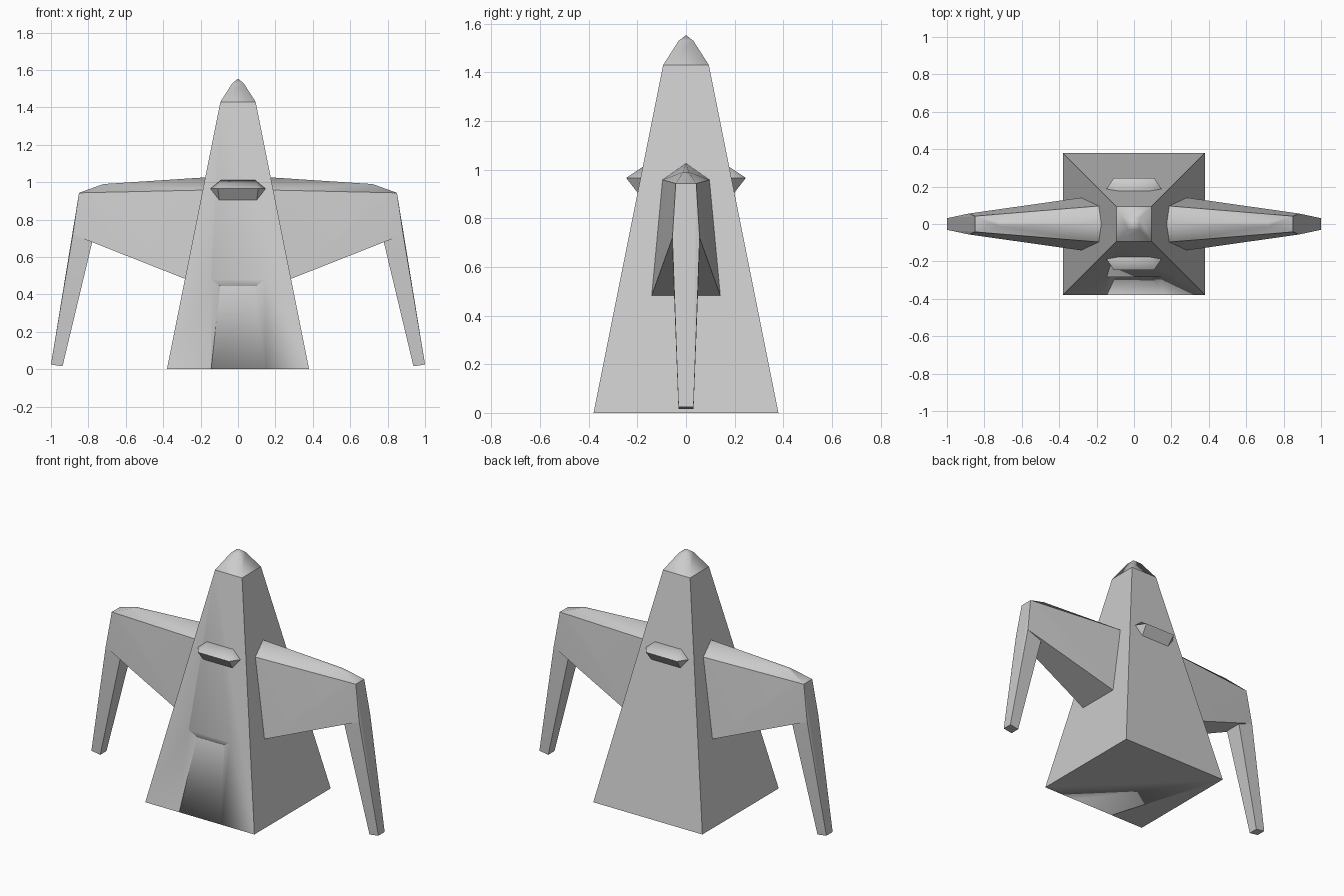
import bpy, bmesh

if "Cube" in bpy.data.objects:
    bpy.data.objects.remove(bpy.data.objects["Cube"])


def finish(bm, name):
    """Turn a bmesh into an object; only upward folds are shaded smooth."""
    bmesh.ops.recalc_face_normals(bm, faces=bm.faces[:])
    bm.normal_update()
    for f in bm.faces:
        f.smooth = True
    for e in bm.edges:
        n = [f.normal for f in e.link_faces]
        e.smooth = len(n) == 2 and (all(v.z > 0.5 for v in n) or n[0].dot(n[1]) > 0.99)
    me = bpy.data.meshes.new(name)
    bm.to_mesh(me)
    bm.free()
    ob = bpy.data.objects.new(name, me)
    bpy.context.collection.objects.link(ob)
    return ob


def hull(name, points):
    bm = bmesh.new()
    for p in points:
        bm.verts.new(p)
    bmesh.ops.convex_hull(bm, input=bm.verts[:])
    loose = [v for v in bm.verts if not v.link_faces]
    bmesh.ops.delete(bm, geom=loose, context='VERTS')
    return finish(bm, name)


def both(axis, pts):
    """Duplicate points on both sides of the given axis."""
    out = []
    for p in pts:
        out.append(p)
        if p[axis]:
            q = list(p)
            q[axis] = -q[axis]
            out.append(tuple(q))
    return out


def mirror(ob, axis):
    m = ob.modifiers.new("Mirror", 'MIRROR')
    m.use_axis = [i == axis for i in range(3)]
    m.use_mirror_merge = False


# Tapered square body with blunt pointed tip
bm = bmesh.new()
rings = []
for h, z in [(0.38, 0), (0.094, 1.43), (0.03, 1.53)]:
    rings.append([bm.verts.new((sx * h, sy * h, z))
                  for sx, sy in ((-1, -1), (1, -1), (1, 1), (-1, 1))])
bm.faces.new(rings[0])
apex = bm.verts.new((0, 0, 1.553))
for i in range(4):
    j = (i + 1) % 4
    for a, b in zip(rings, rings[1:]):
        bm.faces.new((a[i], a[j], b[j], b[i]))
    bm.faces.new((rings[-1][i], rings[-1][j], apex))
body = finish(bm, "body")

# Shallow recess under the mouth lip
cutter = hull("mouth_cutter", both(0, [
    (0.145, -0.284, 0.48), (0.145, -0.5, 0.48), (0.095, -0.27, 0.445),
    (0.145, -0.382, -0.01), (0.145, -0.5, -0.01)]))
cutter.hide_render = True
cutter.hide_viewport = True
cut = body.modifiers.new("Mouth", 'BOOLEAN')
cut.operation = 'DIFFERENCE'
cut.object = cutter

# Wing-like upper arms
elbow = [(0.85, 0.042, 0.943), (0.77, 0.058, 0.72), (0.883, 0.056, 0.72)]
upper = hull("upper_arm", both(1, [
    (0.275, 0.142, 0.48), (0.18, 0.097, 0.958), (0.17, 0, 1.026),
    (0.72, 0.012, 0.99), (0.75, 0.053, 0.928)] + elbow))
mirror(upper, 0)

# Tapered hanging forearms
fore = hull("forearm", both(1, elbow + [
    (1.0, 0.031, 0.025), (0.938, 0.031, 0.016)]))
mirror(fore, 0)

# Bevelled eye visors, front and back
eye = hull("visor", both(0, [
    (0.09, -0.172, 1.015), (0.15, -0.183, 0.965), (0.1, -0.195, 0.9),
    (0.108, -0.246, 0.966), (0.09, -0.12, 0.96)]))
mirror(eye, 1)
